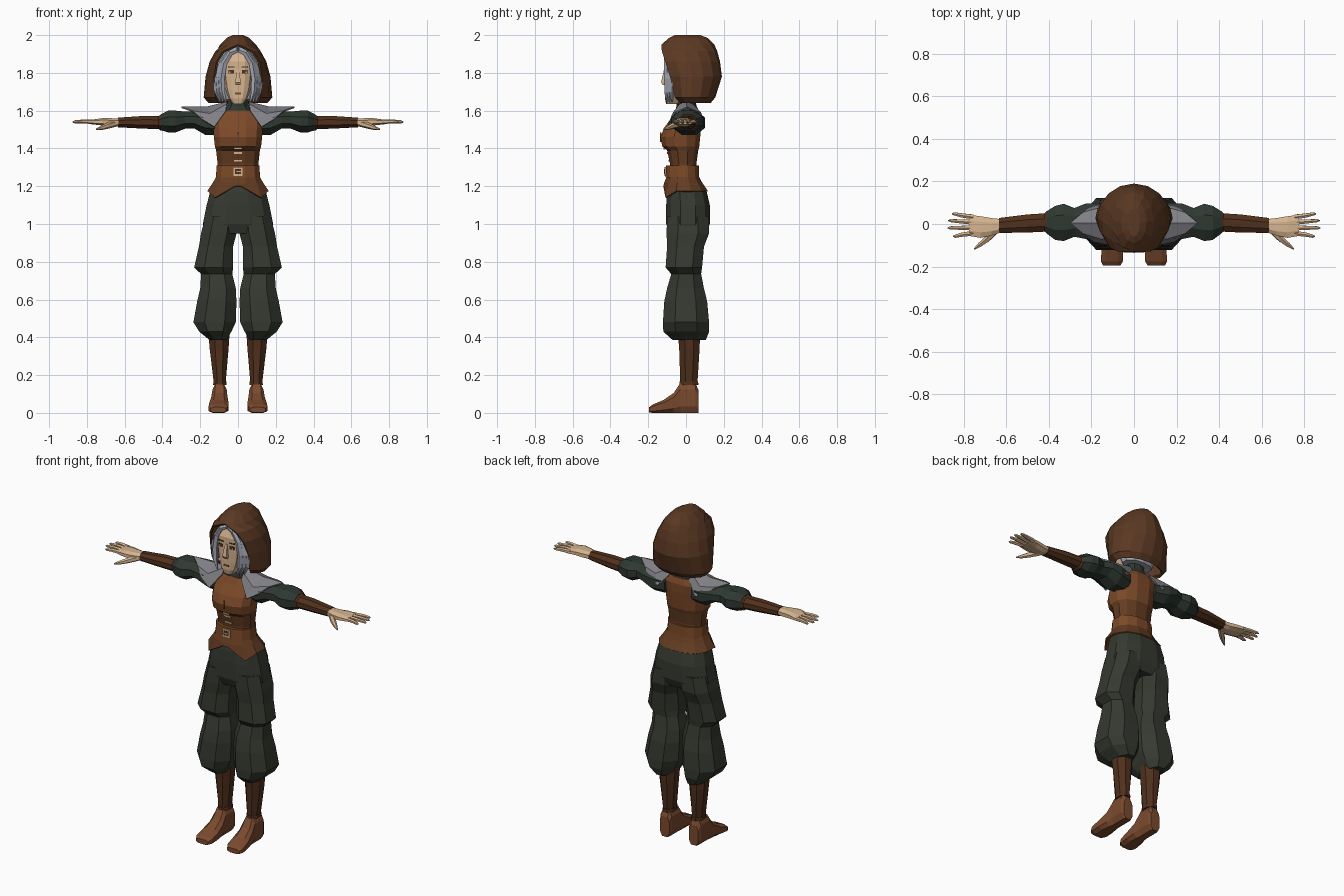
import bpy, bmesh, math
from mathutils import Vector


def material(name, r, g, b):
    lin = [((c / 255 + 0.055) / 1.055) ** 2.4 for c in (r, g, b)]
    m = bpy.data.materials.new(name)
    m.diffuse_color = (*lin, 1)
    return m


HOOD = material("hood brown", 90, 56, 34)
VEST = material("vest leather", 124, 73, 40)
CORSET = material("corset brown", 100, 60, 33)
BOOT = material("dark leather", 80, 48, 28)
SHOE = material("shoe leather", 122, 74, 46)
CLOTH = material("trouser cloth", 53, 57, 48)
SLEEVE = material("sleeve green", 46, 56, 49)
STEEL = material("grey plate", 128, 128, 134)
HAIR = material("silver hair", 165, 170, 182)
SKIN = material("skin", 214, 180, 143)


def finish(name, bm, mat, mirror=False, thick=0):
    bmesh.ops.remove_doubles(bm, verts=bm.verts, dist=0.0005)
    bmesh.ops.recalc_face_normals(bm, faces=bm.faces)
    me = bpy.data.meshes.new(name)
    bm.to_mesh(me)
    bm.free()
    ob = bpy.data.objects.new(name, me)
    bpy.context.collection.objects.link(ob)
    me.materials.append(mat)
    if thick:
        s = ob.modifiers.new("thickness", "SOLIDIFY")
        s.thickness = thick
    if mirror:
        ob.modifiers.new("mirror", "MIRROR")
    return ob


def bridge(bm, rows, closed=True, caps=True):
    rows = [[bm.verts.new(p) for p in row] for row in rows]
    n = len(rows[0])
    for r, s in zip(rows, rows[1:]):
        for i in range(n if closed else n - 1):
            j = (i + 1) % n
            bm.faces.new((r[i], r[j], s[j], s[i]))
    if caps:
        bm.faces.new(rows[0])
        bm.faces.new(rows[-1])
    return rows


def loft(name, axis, rings, mat, n=8, p=1, mirror=False, caps=True, thick=0):
    """Rings are (position on axis, low a, high a, low b, high b)."""
    def power(v):
        return math.copysign(min(1, abs(v) / math.cos(math.pi / n)) ** p, v)
    rows = []
    for t, a0, a1, b0, b1 in rings:
        row = []
        for i in range(n):
            w = 2 * math.pi * (i + 0.5) / n
            a = (a0 + a1) / 2 + (a1 - a0) / 2 * power(math.cos(w))
            b = (b0 + b1) / 2 + (b1 - b0) / 2 * power(math.sin(w))
            row.append({"x": (t, a, b), "y": (a, t, b), "z": (a, b, t)}[axis])
        rows.append(row)
    bm = bmesh.new()
    bridge(bm, rows, caps=caps)
    return finish(name, bm, mat, mirror, thick)


def body(rings):
    return [(z, -w, w, y0, y1) for z, w, y0, y1 in rings]


def tube(name, path, mat, n=6, mirror=True):
    """Path points are (x, y, z, radius)."""
    rows = []
    for k, q in enumerate(path):
        d = Vector(path[min(k + 1, len(path) - 1)][:3]) - Vector(path[max(k - 1, 0)][:3])
        u = d.cross(Vector((0.1, 1, 0.05))).normalized()
        v = d.cross(u).normalized()
        rows.append([Vector(q[:3]) + q[3] * (u * math.cos(a) + v * math.sin(a))
                     for a in (2 * math.pi * i / n for i in range(n))])
    bm = bmesh.new()
    bridge(bm, rows)
    return finish(name, bm, mat, mirror)


def box(name, c, s, mat, mirror=False):
    bm = bmesh.new()
    bmesh.ops.create_cube(bm, size=1)
    for v in bm.verts:
        v.co = [c[i] + v.co[i] * s[i] for i in range(3)]
    return finish(name, bm, mat, mirror)


# Hood: open-fronted shell of horizontal arcs (z, half width, front y, back y, half opening)
rows = []
for z, w, f, b, o in ((1.64, .155, -.03, .13, .105), (1.67, .182, -.06, .155, .12),
                      (1.78, .172, -.085, .19, .128), (1.86, .15, -.11, .18, .115),
                      (1.915, .12, -.128, .165, .08), (1.95, .095, -.13, .15, 0),
                      (1.985, .06, -.09, .115, 0), (2.0, .028, -.06, .075, 0)):
    p0 = math.asin(o / w)
    half = []
    for i in range(7):
        ph = p0 + (math.pi - p0) * i / 6
        half.append((w * math.sin(ph),
                     f + (b - f) * (math.cos(p0) - math.cos(ph)) / (math.cos(p0) + 1), z))
    rows.append(half + [(-x, y, q) for x, y, q in reversed(half[:-1])])
bm = bmesh.new()
top = bridge(bm, rows, closed=False, caps=False)[-1]
bm.faces.new(top[:-1])
finish("hood", bm, HOOD, thick=0.012)

# Head and face
loft("head", "z", body([(1.635, .028, -.105, -.04), (1.665, .05, -.112, .02),
                        (1.71, .066, -.112, .05), (1.78, .077, -.112, .07),
                        (1.86, .077, -.112, .07), (1.915, .05, -.09, .05)]), SKIN, 12, .55)
loft("nose", "z", body([(1.735, .012, -.122, -.10), (1.75, .014, -.132, -.10),
                        (1.82, .007, -.116, -.10)]), SKIN, 4)
box("eye", (.036, -.110, 1.805), (.028, .009, .018), BOOT, True)
box("eye_white", (.044, -.1115, 1.803), (.007, .008, .009), HAIR, True)
box("eyebrow", (.036, -.110, 1.832), (.034, .009, .006), BOOT, True)
box("lips", (0, -.111, 1.69), (.034, .008, .010), VEST)

# Hair: cap under the hood plus strands that frame the face
loft("hair_cap", "z", body([(1.66, .09, -.03, .08), (1.75, .118, -.06, .11),
                            (1.86, .11, -.085, .12), (1.92, .075, -.085, .1),
                            (1.945, .03, -.05, .06)]), HAIR, 10)
for k in range(3):
    s = .014 * k
    tube(f"hair_strand_{k}", [(.004, -.098 + s, 1.918 + s * .6, .010), (.04, -.104 + s, 1.905 + s * .6, .015),
                              (.073 + s * .4, -.10 + s, 1.85, .017), (.086 + s, -.098 + s, 1.77, .018),
                              (.082 + s, -.10 + s, 1.70, .015), (.066 + s, -.102 + s, 1.645, .004)], HAIR, 5)

# Collar, torso, belt and flared hem
loft("collar", "z", body([(1.57, .11, -.055, .075), (1.605, .075, -.055, .065),
                          (1.625, .058, -.05, .055), (1.67, .052, -.045, .05)]), SLEEVE, 10)
vest = loft("vest", "z", body([(1.25, .108, -.085, .06), (1.32, .108, -.085, .055),
                               (1.39, .116, -.10, .065), (1.41, .122, -.125, .07),
                               (1.46, .128, -.135, .075), (1.51, .13, -.115, .08),
                               (1.565, .135, -.075, .082), (1.60, .10, -.055, .07)]), VEST, 12, .85)
vest.data.materials.append(CORSET)
for f in vest.data.polygons:
    f.material_index = int(f.center.z < 1.4)
box("front_seam", (0, -.1335, 1.46), (.004, .006, .05), CORSET)
loft("belt", "z", body([(1.245, .117, -.108, .07), (1.31, .113, -.105, .068)]), VEST, 12, .85)
hem = loft("vest_hem", "z", body([(1.26, .11, -.098, .065), (1.22, .132, -.115, .085),
                                  (1.17, .162, -.14, .115)]), CORSET, 12, .9, caps=False, thick=.008)
for v in hem.data.vertices:
    if v.co.z < 1.18:
        v.co.z += -.03 if v.co.y < -.09 else .005
        if abs(v.co.x) < .06 and v.co.y < 0:      # split at the front
            v.co.z += .06
            v.co.y += .02
            v.co.x *= .35
box("buckle", (0, -.109, 1.278), (.05, .009, .046), SKIN)
box("buckle_hole", (0, -.1115, 1.278), (.032, .008, .028), BOOT)
box("buckle_pin", (.004, -.114, 1.278), (.024, .006, .007), SKIN)
for z, y in ((1.335, -.089), (1.375, -.097), (1.40, -.114)):
    box("lace_bar", (0, y, z), (.044, .009, .010), SKIN)

# Shoulder plates: pointed sheet draped over each shoulder
bm = bmesh.new()
bridge(bm, [[(.065, -.062, 1.60), (.06, -.035, 1.635), (.058, 0, 1.648), (.06, .035, 1.635), (.065, .065, 1.60)],
            [(.125, -.098, 1.515), (.15, -.072, 1.585), (.165, .005, 1.622), (.15, .08, 1.59), (.125, .095, 1.53)],
            [(.19, -.085, 1.555), (.24, -.045, 1.60), (.30, .005, 1.622), (.24, .055, 1.60), (.19, .09, 1.56)]],
       closed=False, caps=False)
finish("shoulder_plate", bm, STEEL, True, .008)

# Arms
loft("sleeve", "x", [(.09, -.05, .08, 1.47, 1.585), (.17, -.07, .10, 1.47, 1.60),
                     (.23, -.07, .095, 1.505, 1.595), (.28, -.06, .075, 1.505, 1.595),
                     (.33, -.08, .095, 1.485, 1.60), (.37, -.075, .085, 1.485, 1.60),
                     (.41, -.045, .06, 1.497, 1.58)], SLEEVE, 8, mirror=True)
loft("bracer", "x", [(.385, -.042, .058, 1.495, 1.578), (.41, -.044, .06, 1.495, 1.578),
                     (.42, -.036, .05, 1.502, 1.572), (.50, -.04, .045, 1.505, 1.572),
                     (.635, -.042, .028, 1.512, 1.563)], BOOT, 8, mirror=True)
loft("palm", "x", [(.62, -.038, .022, 1.518, 1.558), (.67, -.055, .028, 1.515, 1.56),
                   (.72, -.065, .036, 1.522, 1.56), (.775, -.056, .044, 1.528, 1.552)],
     SKIN, 8, .8, True)
for k, (y0, x1, y1) in enumerate(((.033, .855, .048), (.008, .873, .016),
                                  (-.018, .875, -.018), (-.043, .85, -.058))):
    tube(f"finger_{k}", [(.755, y0, 1.541, .013), (.81, (y0 + y1) / 2, 1.543, .011),
                         (x1 - .01, y1, 1.541, .008), (x1, y1, 1.54, .003)], SKIN)
tube("thumb", [(.65, -.03, 1.532, .018), (.69, -.07, 1.52, .016),
               (.725, -.098, 1.508, .011), (.75, -.118, 1.502, .004)], SKIN)

# Baggy trousers: hips and two legs with a fold at the knee
loft("hips", "z", body([(1.25, .105, -.08, .055), (1.17, .148, -.10, .11), (1.10, .166, -.105, .126),
                        (1.0, .186, -.105, .126), (.95, .175, -.085, .105)]), CLOTH, 12, .8)
loft("trouser_leg", "z", [(1.04, .005, .172, -.10, .12), (.95, .008, .196, -.103, .122),
                          (.88, .026, .207, -.10, .095), (.77, .026, .232, -.108, .085),
                          (.735, .03, .195, -.078, .08), (.66, .012, .20, -.10, .095),
                          (.59, .008, .216, -.115, .112), (.48, .012, .236, -.122, .122),
                          (.43, .035, .205, -.12, .122), (.385, .062, .15, -.07, .105)],
     CLOTH, 8, .85, True)

# Boots: shafts, ankle bands and shoes
loft("boot_shaft", "z", [(.44, .043, .158, -.045, .075), (.34, .05, .15, -.036, .072),
                         (.15, .066, .127, -.03, .06)], BOOT, 8, mirror=True)
loft("ankle_band", "z", [(.148, .06, .132, -.036, .066), (.166, .062, .13, -.034, .064)],
     BOOT, 8, mirror=True)
loft("shoe", "y", [(.066, .066, .128, 0, .12), (.05, .06, .135, 0, .158), (-.03, .06, .135, 0, .158),
                   (-.065, .055, .142, 0, .105), (-.12, .05, .152, 0, .068),
                   (-.175, .052, .156, 0, .045), (-.195, .064, .145, .002, .03)],
     SHOE, 8, .65, True)
